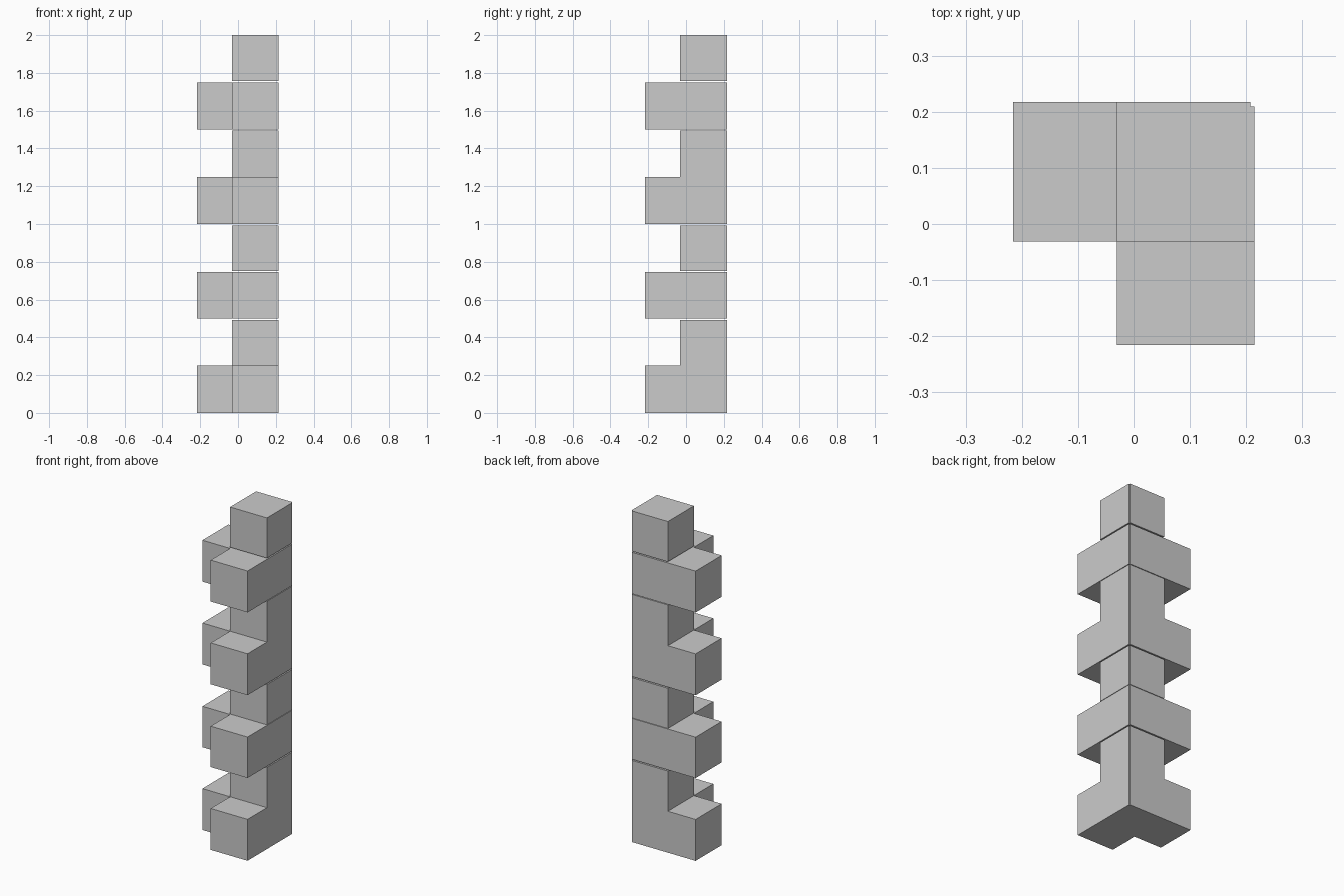
import bpy, bmesh

if "Cube" in bpy.data.objects:
    bpy.data.objects.remove(bpy.data.objects["Cube"])

LO, IN, HX, HY = -0.216, -0.031, 0.215, 0.217   # arm end, inner corner, outer faces
NX, NY = 0.208, 0.209                            # small rebate on the outer corner


def stone(name, z0, arm_top=None, post_top=None):
    """Corner stone: optional L-shaped course and optional square post above it."""
    bm = bmesh.new()
    cache = {}

    def face(points):
        verts = []
        for p in points:
            if p not in cache:
                cache[p] = bm.verts.new((p[0], p[1], z0))
            verts.append(cache[p])
        return bm.faces.new(verts)

    def raise_to(faces, z):
        out = bmesh.ops.extrude_face_region(bm, geom=faces, use_keep_orig=(faces[0].index == 0))
        tops = [g for g in out["geom"] if isinstance(g, bmesh.types.BMFace)]
        for v in {v for f in tops for v in f.verts}:
            v.co.z = z
        return tops

    core = face([(IN, IN), (HX, IN), (HX, NY), (NX, NY), (NX, HY), (IN, HY)])
    base = [core]
    if arm_top:
        base.append(face([(LO, IN), (IN, IN), (IN, HY), (LO, HY)]))
        base.append(face([(IN, LO), (HX, LO), (HX, IN), (IN, IN)]))
    # closed bottom stays in place while the copy is lifted
    for f in base:
        f.index = 0
    tops = raise_to(base, arm_top or post_top)
    # post grows from the corner part of the L
    if arm_top and post_top:
        corner = max(tops, key=lambda f: len(f.verts))
        out = bmesh.ops.extrude_discrete_faces(bm, faces=[corner])
        for v in out["faces"][0].verts:
            v.co.z = post_top
        bmesh.ops.remove_doubles(bm, verts=bm.verts, dist=1e-5)
    bmesh.ops.recalc_face_normals(bm, faces=bm.faces)
    mesh = bpy.data.meshes.new(name)
    bm.to_mesh(mesh)
    bm.free()
    bpy.context.collection.objects.link(bpy.data.objects.new(name, mesh))


# Alternating long and short corner stones with thin joints
stone("base_stone", 0.0, 0.25, 0.493)
stone("lower_long_stone", 0.5, 0.747)
stone("lower_short_stone", 0.75, None, 0.993)
stone("middle_stone", 1.0, 1.25, 1.496)
stone("upper_long_stone", 1.5, 1.75)
stone("top_short_stone", 1.757, None, 2.0)
